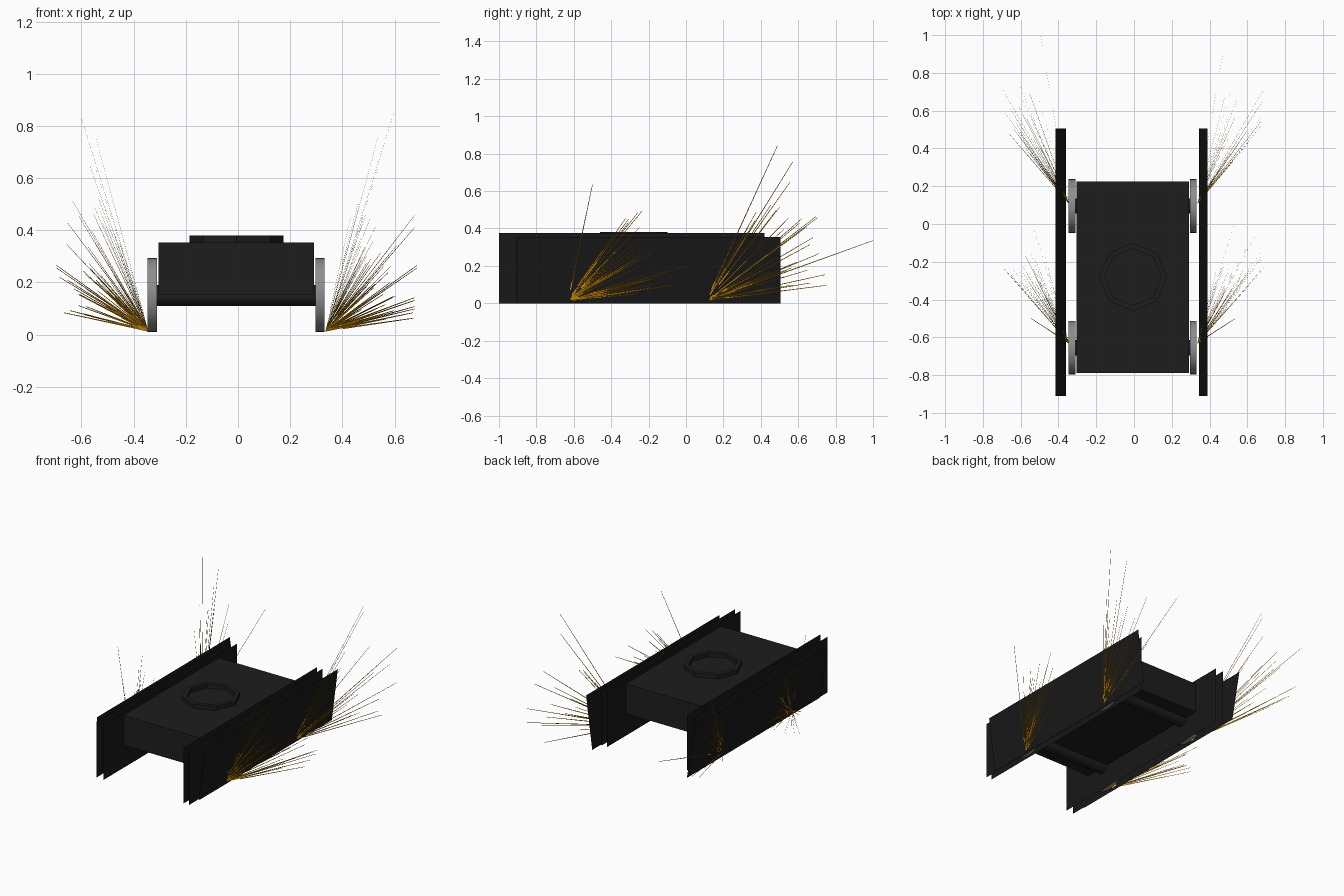
import bpy, bmesh, math, random
from mathutils import Vector, Matrix

if "Cube" in bpy.data.objects:
    bpy.data.objects.remove(bpy.data.objects["Cube"])

random.seed(7)


def mat(name, c):
    m = bpy.data.materials.new(name)
    m.diffuse_color = (*c, 1)
    m.use_nodes = True
    m.node_tree.nodes["Principled BSDF"].inputs["Base Color"].default_value = m.diffuse_color
    return m


BODY = mat("charcoal body", (0.0125, 0.0125, 0.0125))
PANEL = mat("black panel", (0.009, 0.009, 0.009))
TREAD = mat("grey tread", (0.27, 0.27, 0.27))
SPARK = mat("spark orange", (0.85, 0.36, 0.003))


def finish(name, bm, *mats):
    me = bpy.data.meshes.new(name)
    bm.to_mesh(me)
    bm.free()
    for m in mats:
        me.materials.append(m)
    ob = bpy.data.objects.new(name, me)
    bpy.context.collection.objects.link(ob)
    return ob


def x_cylinder(name, x0, x1, y, z, r, n, side, caps):
    """Cylinder along x: smooth round side, flat caps in a second colour."""
    bm = bmesh.new()
    bmesh.ops.create_cone(bm, cap_ends=True, segments=n, radius1=r, radius2=r, depth=x1 - x0)
    bm.transform(Matrix.Translation(((x0 + x1) / 2, y, z)) @ Matrix.Rotation(math.pi / 2, 4, 'Y'))
    bm.normal_update()
    for f in bm.faces:
        cap = abs(f.normal.x) > 0.9
        f.material_index = int(cap)
        f.smooth = not cap
    for e in bm.edges:
        e.smooth = not any(f.material_index for f in e.link_faces)
    return finish(name, bm, side, caps)


# main slab body
bm = bmesh.new()
bmesh.ops.create_cube(bm, size=1)
bm.transform(Matrix.Translation((-0.007, -0.282, 0.253)) @ Matrix.Diagonal((0.595, 1.015, 0.2, 1)))
finish("body", bm, BODY)

# raised octagonal rim on the roof
bm = bmesh.new()
rings = []
for r, z in ((0.18, 0.35), (0.18, 0.38), (0.15, 0.38), (0.15, 0.35)):
    rings.append([bm.verts.new((-0.005 + r * math.cos(k * math.pi / 4),
                                -0.28 + r * math.sin(k * math.pi / 4), z)) for k in range(8)])
for a, b in zip(rings, rings[1:]):
    for k in range(8):
        j = (k + 1) % 8
        bm.faces.new((a[k], a[j], b[j], b[k]))
finish("roof_rim", bm, BODY)

# axles and wheels
WHEEL_Y = {"front": -0.655, "rear": 0.095}
for end, y in WHEEL_Y.items():
    x_cylinder(end + "_axle", -0.312, 0.300, y, 0.15, 0.04, 24, BODY, BODY)
    x_cylinder(end + "_left_wheel", -0.346, -0.310, y, 0.152, 0.142, 32, TREAD, PANEL)
    x_cylinder(end + "_right_wheel", 0.297, 0.331, y, 0.152, 0.142, 32, TREAD, PANEL)


# thin side sheets: upright ones on both sides of the wheels, one leaning outward
def sheet(name, xb, xt, y0, y1, h):
    bm = bmesh.new()
    vs = [bm.verts.new(p) for p in ((xb, y0, 0), (xb, y1, 0), (xt, y1, h), (xt, y0, h))]
    bm.faces.new(vs if xt > 0 else vs[::-1])
    finish(name, bm, PANEL)


for side, inner, outer, xb, xt in (("left", -0.300, -0.355, -0.36, -0.415),
                                   ("right", 0.2945, 0.335, 0.345, 0.39)):
    sheet(side + "_inner_sheet", inner, inner, -1.0, 0.42, 0.375)
    sheet(side + "_outer_sheet", outer, outer, -1.0, 0.42, 0.375)
    sheet(side + "_leaning_sheet", xb, xt, -0.91, 0.505, 0.355)


# sparks: fans of thin slivers from each wheel's contact point
def sliver(bm, p, q, w=0.0065):
    d = (q - p).normalized()
    s = d.cross(Vector((1, 0, 0))).normalized() * w / 2
    bm.faces.new([bm.verts.new(v) for v in (p - s, q - s * 0.4, q + s * 0.4, p + s)])


for sx, x0, side in ((-1, -0.345, "left"), (1, 0.336, "right")):
    for end, y0, reach, count, tips in (
            ("front", -0.63, 0.68, 34, ((0.20, 0.13, 0.62), (0.35, 0.40, 0.24), (0.19, 0.62, 0.18))),
            ("rear", 0.11, 0.85, 18, ((0.26, 0.38, 0.83), (0.20, 0.46, 0.74), (0.15, 0.889, 0.32),
                                      (0.35, 0.60, 0.25)))):
        bm = bmesh.new()
        o = Vector((x0, y0, 0.015))
        for t in tips:
            sliver(bm, o, o + Vector((sx * t[0], t[1], t[2])))
        for _ in range(count):
            az = math.radians(random.uniform(14, 42))
            el = math.radians(random.uniform(4, 55))
            d = Vector((sx * math.sin(az) * math.cos(el), math.cos(az) * math.cos(el), math.sin(el)))
            length = min(reach * random.uniform(0.45, 0.95), 0.34 / abs(d.x))
            start = o + d * random.choice((0, 0, 0, 0.1))
            sliver(bm, start, o + d * length)
        finish(f"{end}_{side}_sparks", bm, SPARK)
